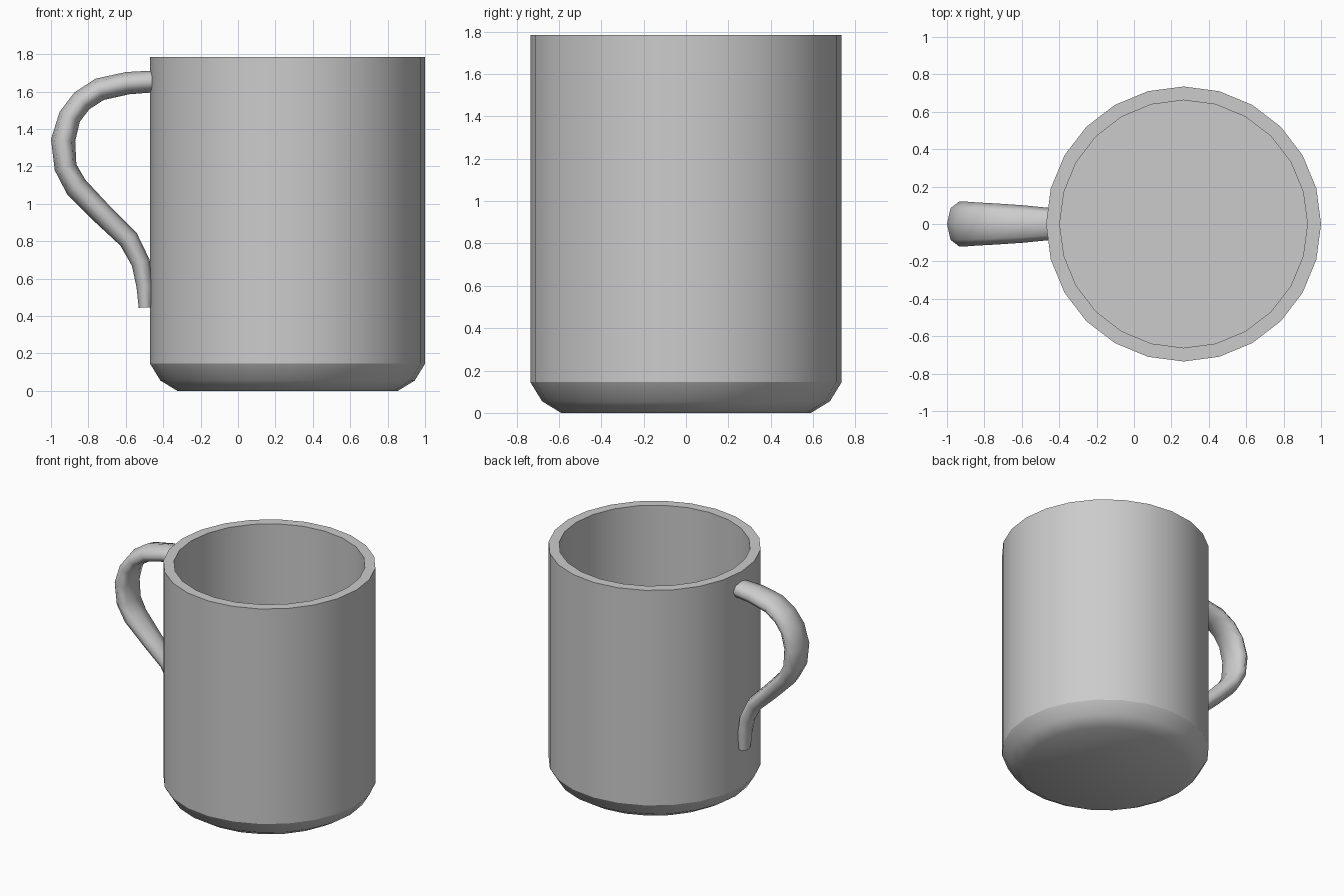
import bpy, bmesh
from math import cos, sin, tau
from mathutils import Vector

if "Cube" in bpy.data.objects:
    bpy.data.objects.remove(bpy.data.objects["Cube"])

grey = bpy.data.materials.new("plain_grey")
grey.use_nodes = True
colour = (0.6, 0.6, 0.6, 1)
grey.diffuse_color = colour
grey.node_tree.nodes["Principled BSDF"].inputs["Base Color"].default_value = colour


def loft(name, rings, sharp):
    """Skin a list of point rings, cap both ends, smooth all but the sharp rings."""
    bm = bmesh.new()
    loops = [[bm.verts.new(p) for p in ring] for ring in rings]
    count = len(loops[0])
    for a, b in zip(loops, loops[1:]):
        for i in range(count):
            j = (i + 1) % count
            bm.faces.new((a[i], a[j], b[j], b[i]))
    bm.faces.new(loops[0])
    bm.faces.new(loops[-1])
    bmesh.ops.recalc_face_normals(bm, faces=bm.faces)
    for face in bm.faces:
        face.smooth = True
    for k in sharp:
        for i in range(count):
            bm.edges.get((loops[k][i], loops[k][(i + 1) % count])).smooth = False
    mesh = bpy.data.meshes.new(name)
    bm.to_mesh(mesh)
    bm.free()
    mesh.materials.append(grey)
    obj = bpy.data.objects.new(name, mesh)
    bpy.context.collection.objects.link(obj)
    return obj


# Cup: turned profile (radius, height) from the underside, over the rim, to the inner floor
SIDES = 24
CENTRE_X = 0.265
profile = [(0.59, 0), (0.68, 0.055), (0.735, 0.145), (0.735, 1.785),
           (0.662, 1.785), (0.662, 0.1)]
cup_rings = [[(CENTRE_X + r * cos(tau * i / SIDES), r * sin(tau * i / SIDES), z)
              for i in range(SIDES)] for r, z in profile]
loft("cup_body", cup_rings, sharp=(2, 3, 4, 5))

# Handle: x, z, half thickness, half width along the S-shaped path
path = [(-0.44, 1.655, 0.058, 0.085), (-0.59, 1.645, 0.06, 0.10),
        (-0.74, 1.612, 0.061, 0.11), (-0.835, 1.55, 0.06, 0.115),
        (-0.90, 1.465, 0.06, 0.12), (-0.935, 1.34, 0.065, 0.12),
        (-0.922, 1.195, 0.06, 0.12), (-0.865, 1.09, 0.062, 0.11),
        (-0.72, 0.94, 0.058, 0.09), (-0.585, 0.81, 0.055, 0.075),
        (-0.52, 0.685, 0.05, 0.065), (-0.498, 0.56, 0.045, 0.06),
        (-0.495, 0.445, 0.036, 0.05)]
centres = [Vector((x, 0, z)) for x, z, _, _ in path]
across = Vector((0, 1, 0))
handle_rings = []
for k, (_, _, thick, wide) in enumerate(path):
    along = (centres[min(k + 1, len(path) - 1)] - centres[max(k - 1, 0)]).normalized()
    outward = along.cross(across)
    handle_rings.append([centres[k] + outward * thick * cos(tau * i / 8)
                         + across * wide * sin(tau * i / 8) for i in range(8)])
loft("handle", handle_rings, sharp=(0, len(path) - 1))
